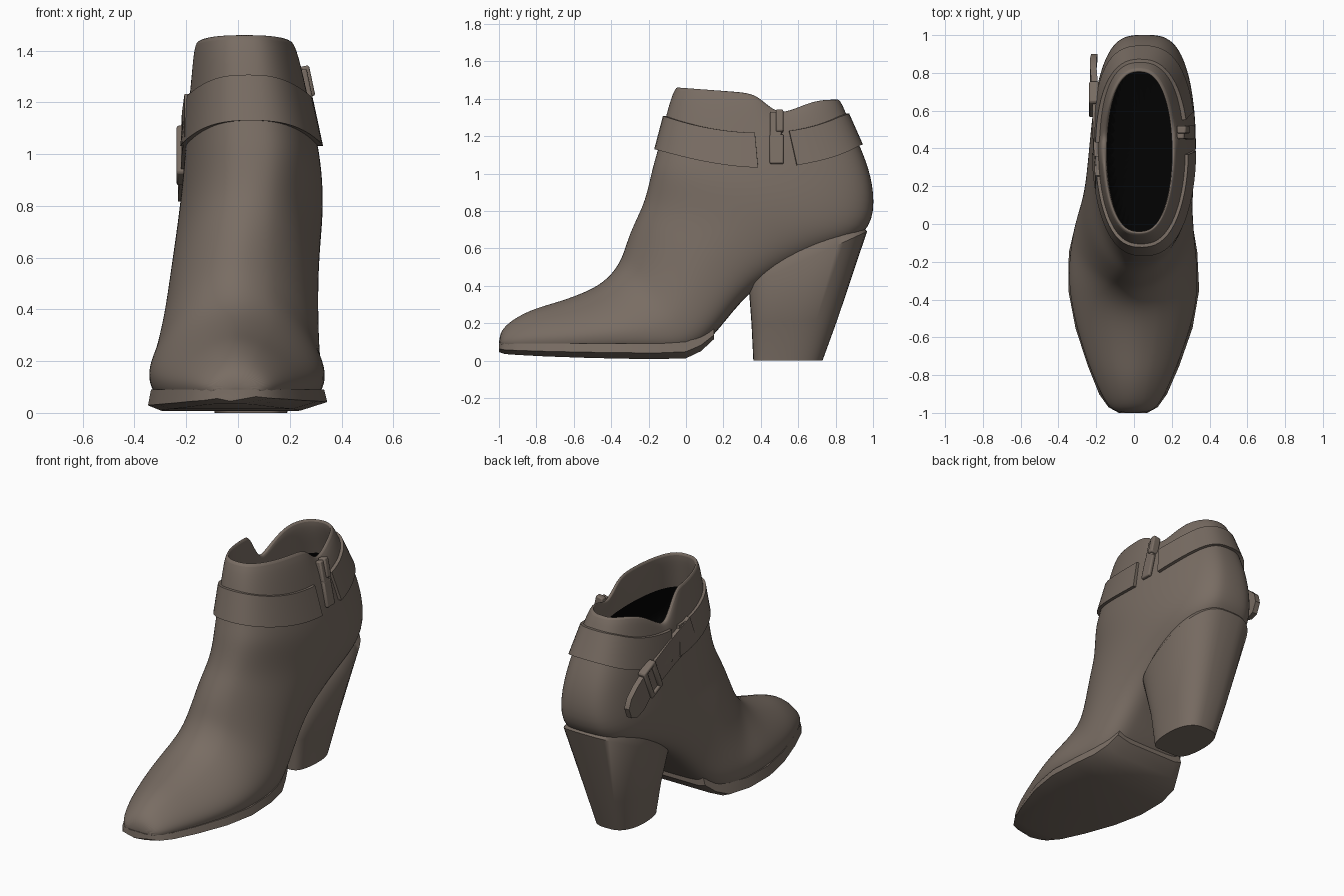
import bpy, bmesh
from math import sin, cos, pi, exp, radians, copysign, hypot

if "Cube" in bpy.data.objects:
    bpy.data.objects.remove(bpy.data.objects["Cube"])


def material(name, rgb):
    mat = bpy.data.materials.new(name)
    mat.use_nodes = True
    mat.diffuse_color = (*rgb, 1)
    mat.node_tree.nodes["Principled BSDF"].inputs["Base Color"].default_value = (*rgb, 1)
    return mat


LEATHER = material("brown leather", (0.19, 0.152, 0.125))
DARK = material("black lining", (0.0003, 0.0003, 0.0003))
SEGMENTS = 48


def finish(obj, angle=40):
    """Smooth shading that keeps hard edges."""
    bpy.ops.object.select_all(action="DESELECT")
    obj.select_set(True)
    bpy.context.view_layer.objects.active = obj
    bpy.ops.object.shade_smooth_by_angle(angle=radians(angle))


def loft(name, rings, dark_from=None, subdivide=0, angle=40):
    """Skin closed rings into a capped solid."""
    bm = bmesh.new()
    rows = [[bm.verts.new(p) for p in ring] for ring in rings]
    count = len(rows[0])
    for i, (a, b) in enumerate(zip(rows, rows[1:])):
        for j in range(count):
            k = (j + 1) % count
            face = bm.faces.new((a[j], a[k], b[k], b[j]))
            face.material_index = int(dark_from is not None and i >= dark_from)
    bm.faces.new(rows[0])
    cap = bm.faces.new(rows[-1])
    cap.material_index = int(dark_from is not None)
    bmesh.ops.recalc_face_normals(bm, faces=bm.faces)
    mesh = bpy.data.meshes.new(name)
    bm.to_mesh(mesh)
    bm.free()
    mesh.materials.append(LEATHER)
    if dark_from is not None:
        mesh.materials.append(DARK)
    obj = bpy.data.objects.new(name, mesh)
    bpy.context.collection.objects.link(obj)
    if subdivide:
        mod = obj.modifiers.new("smooth", "SUBSURF")
        mod.levels = mod.render_levels = subdivide
    finish(obj, angle)
    return obj


def box(name, centre, size, tilt=(0, 0, 0), bevel=0.008):
    bpy.ops.mesh.primitive_cube_add(size=1, location=centre, rotation=tilt)
    obj = bpy.context.object
    obj.name = name
    obj.scale = size
    bpy.ops.object.transform_apply(location=False, rotation=False, scale=True)
    obj.data.materials.append(LEATHER)
    mod = obj.modifiers.new("bevel", "BEVEL")
    mod.width, mod.segments = bevel, 2
    finish(obj)
    return obj


# Sections fanning from toe to collar:
# front y, front z, back y, back z, right x, left x, skew
STATIONS = [
    (-1, .13, -1, .08, -.08, .07, .6),
    (-.965, .2, -.97, .06, -.14, .13, .5),
    (-.83, .28, -.82, .05, -.21, .2, .45),
    (-.7, .315, -.65, .04, -.27, .26, .45),
    (-.52, .38, -.42, .04, -.33, .33, .45),
    (-.42, .45, -.2, .04, -.35, .34, .45),
    (-.36, .54, 0, .03, -.33, .32, .47),
    (-.335, .61, .11, .09, -.31, .315, .5),
    (-.31, .68, .21, .21, -.285, .31, .55),
    (-.27, .76, .37, .41, -.26, .31, .65),
    (-.23, .84, .7, .57, -.24, .32, .75),
    (-.2, .94, .98, .66, -.225, .33, .9),
    (-.18, 1.03, 1.015, .85, -.21, .325, 1),
    (-.15, 1.13, .98, 1.03, -.2, .3, 1),
    (-.125, 1.23, .92, 1.17, -.19, .275, 1),
    (-.1, 1.34, .865, 1.3, -.18, .25, 1),
    (-.06, 1.465, .825, 1.4, -.17, .22, 1),
]
TOP = len(STATIONS) - 1


def section_point(st, a, scale=1, offset=0, powers=None):
    """Point on a section; angle 0 is the front, positive angles go to +x."""
    fy, fz, by, bz, x0, x1, skew = st
    # broad flat bottom on the foot, rounder towards the collar
    front, back = powers or (.55 + .42 * (skew - .45),
                             .3 + .55 * (skew - .45) + .5 * max(0, fz - 1.03))
    s = ((1 - cos(a)) / 2) ** skew
    cx, half = (x0 + x1) / 2, (x1 - x0) / 2
    my, length = (fy + by) / 2, max(abs(by - fy) / 2, .05)
    power = front if cos(a) > 0 else back
    x = cx + copysign(abs(sin(a)) ** power, sin(a)) * half * scale
    y = fy + (by - fy) * s
    y = my + (y - my) * (1 - (1 - scale) * .5)
    if offset:
        nx, ny = (x - cx) / half ** 2, (y - my) / length ** 2
        n = hypot(nx, ny)
        x, y = x + offset * nx / n, y + offset * ny / n
    return x, y, fz + (bz - fz) * s


def angles():
    return [2 * pi * j / SEGMENTS for j in range(SEGMENTS)]


def station(i):
    """Section at a fractional station number."""
    k = min(int(i), TOP - 1)
    return [p + (q - p) * (i - k) for p, q in zip(STATIONS[k], STATIONS[k + 1])]


def notch(y, centre, before, after):
    return exp(-((y - centre) / (before if y < centre else after)) ** 2)


def upper_ring(i, scale=1):
    ring = []
    depth = max(0, min(1, (i - TOP + 2) / 2))
    for a in angles():
        x, y, z = section_point(station(i), a, scale)
        # side notches in the collar
        if sin(a) > .05:
            z -= depth * .095 * notch(y, .49, .08, .16)
        elif sin(a) < -.05:
            z -= depth * .18 * notch(y, .41, .035, .2)
        ring.append((x, y, z))
    return ring


# Upper, turning over the rim into the lining
outside = [upper_ring(i) for i in range(TOP + 1)]
inside = [upper_ring(i, f) for i, f in
          ((TOP, .87), (TOP - 1, .82), (TOP - 2, .82), (TOP - 3.5, .82), (TOP - 4.6, .78))]
loft("boot_upper", outside + inside, dark_from=TOP + 3, subdivide=2, angle=60)


# Ankle band, open at the zip
def band(name, start, end, steps):
    rings = []
    for j in range(steps + 1):
        a = radians(start + (end - start) * j / steps)
        low = 13.05 - .45 * cos(a) + .4 * cos(2 * a)
        high = low + 1.5 + .2 * cos(a)
        low_st, high_st = station(low), station(high)
        rings.append([section_point(low_st, a, offset=-.01),
                      section_point(low_st, a, offset=.02),
                      section_point(high_st, a, offset=.016),
                      section_point(high_st, a, offset=-.01)])
    loft(name, rings)


band("front_ankle_band", -86, 87, 30)
band("back_ankle_band", 108, 266, 28)


# Strap end hanging off the side towards the back
def strap_ring(x, y, z, half):
    dy, dz = .4 * half, .92 * half
    return [(x - .017, y - dy, z - dz), (x + .017, y - dy, z - dz),
            (x + .017, y + dy, z + dz), (x - .017, y + dy, z + dz)]


loft("strap_end", [strap_ring(*p) for p in (
    (-.19, .22, 1.15, .09), (-.2, .45, 1.08, .085), (-.205, .67, .99, .08),
    (-.215, .79, .92, .09), (-.215, .85, .885, .075), (-.21, .885, .86, .035))])

# Buckle frame around the strap
slope = radians(-24)
along, across = (cos(slope), sin(slope)), (-sin(slope), cos(slope))


def buckle_bar(name, u, v, size):
    y = .66 + along[0] * u + across[0] * v
    z = .995 + along[1] * u + across[1] * v
    box(name, (-.212, y, z), size, (slope, 0, 0))


for side in (-1, 1):
    buckle_bar("buckle_side", side * .045, 0, (.05, .035, .2))
    buckle_bar("buckle_edge", 0, side * .09, (.05, .12, .025))

# Zip strip and pull on the other side
lean = (0, radians(-12), 0)
box("zip_strip", (.272, .48, 1.2), (.04, .06, .26), lean)
box("zip_pull", (.295, .485, 1.13), (.025, .075, .16), lean)
box("zip_slider", (.262, .5, 1.28), (.05, .04, .12), lean)

# Thin sole: y, bottom z, top z, right x, left x
SOLE = [
    (-1, .045, .09, -.08, .07), (-.97, .035, .09, -.135, .125), (-.9, .03, .09, -.185, .175),
    (-.75, .022, .09, -.245, .24), (-.55, .015, .09, -.31, .31), (-.35, .01, .09, -.348, .345),
    (-.15, .008, .09, -.345, .335), (0, .012, .1, -.31, .31), (.08, .05, .13, -.27, .28),
    (.15, .115, .17, -.24, .25),
]
rings = []
for y, low, high, x0, x1 in SOLE:
    rim = (high - low) * .4
    rings.append([(x0 + .05, y, low), (x1 - .1, y, low), (x1, y, low + rim),
                  (x1 - .012, y, high), (x0 + .012, y, high), (x0, y, low + rim * .6)])
loft("sole", rings)

# Block heel, square in front and round behind, rising into the upper
HEEL = [
    (.36, 0, .73, 0, -.09, .19, 1),
    (.35, .2, .81, .22, -.13, .225, 1),
    (.335, .4, .968, .69, -.195, .3, 1),
    (.37, .5, .93, .74, -.17, .26, 1),
]
loft("heel", [[section_point(st, a, powers=(.35, .65)) for a in angles()] for st in HEEL],
     angle=50)
